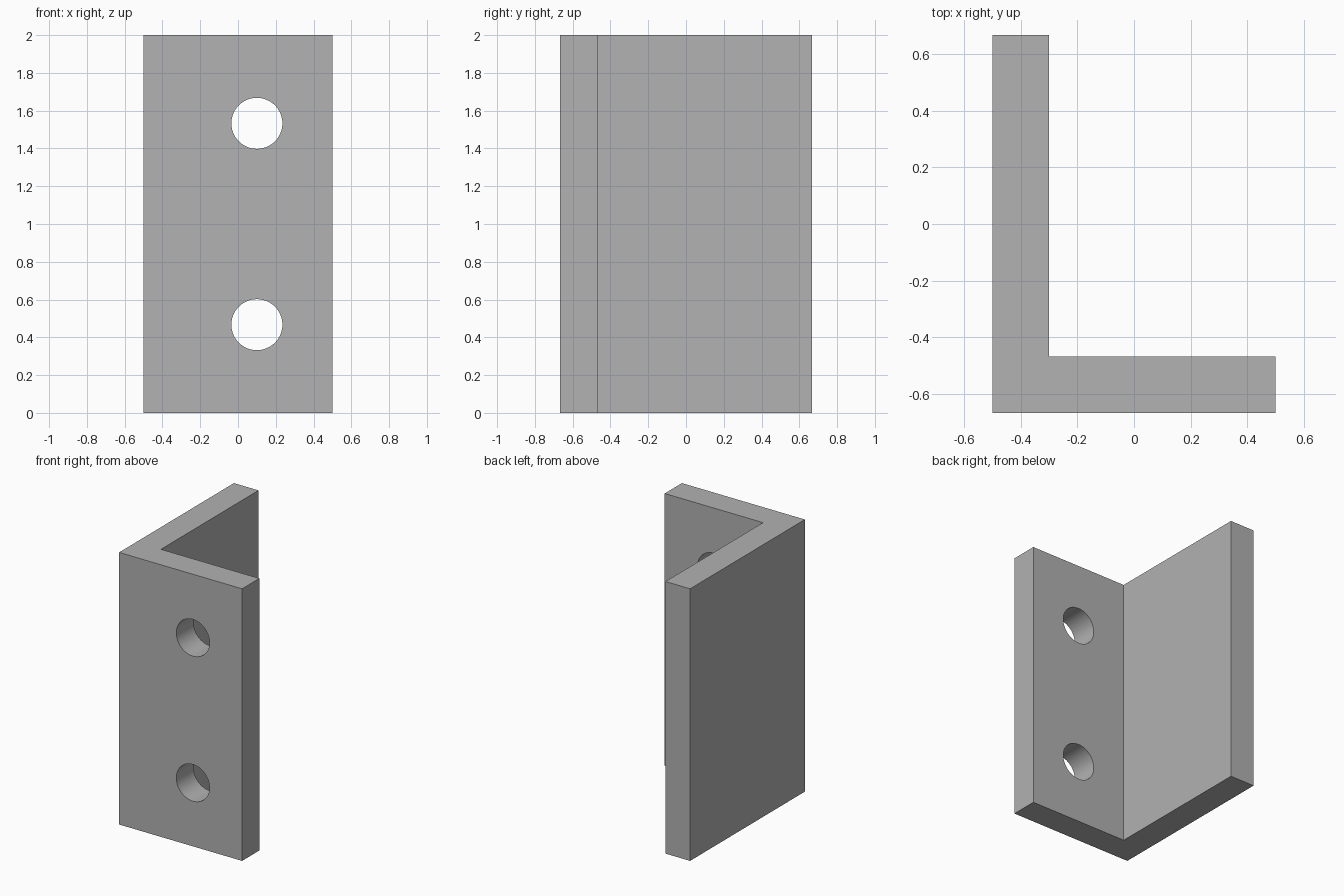
import bpy
import bmesh
import math

cube = bpy.data.objects.get("Cube")
if cube:
    bpy.data.objects.remove(cube, do_unlink=True)

HEIGHT = 2.0
THICK = 0.2
HALF_X, HALF_Y = 0.5, 2 / 3
HOLE_RADIUS = 0.135
HOLE_X = 0.1
HOLE_HEIGHTS = (HEIGHT / 2 - 0.533, HEIGHT / 2 + 0.533)

# Plain grey metal
grey = bpy.data.materials.new("grey_metal")
grey.use_nodes = True
colour = (0.445, 0.445, 0.445, 1)
grey.diffuse_color = colour
grey.node_tree.nodes["Principled BSDF"].inputs["Base Color"].default_value = colour

# L-shaped bracket extruded from its plan profile
inner_x, inner_y = -HALF_X + THICK, -HALF_Y + THICK
profile = [(-HALF_X, -HALF_Y), (HALF_X, -HALF_Y), (HALF_X, inner_y),
           (inner_x, inner_y), (inner_x, HALF_Y), (-HALF_X, HALF_Y)]
bm = bmesh.new()
base = bm.faces.new([bm.verts.new((x, y, 0)) for x, y in profile])
top = bmesh.ops.extrude_face_region(bm, geom=[base])["geom"]
bmesh.ops.translate(bm, vec=(0, 0, HEIGHT),
                    verts=[v for v in top if isinstance(v, bmesh.types.BMVert)])
bmesh.ops.recalc_face_normals(bm, faces=bm.faces)
mesh = bpy.data.meshes.new("angle_bracket")
bm.to_mesh(mesh)
bm.free()
mesh.materials.append(grey)
bracket = bpy.data.objects.new("angle_bracket", mesh)
bpy.context.collection.objects.link(bracket)

# Two round bolt holes through the front flange
cutters = []
for z in HOLE_HEIGHTS:
    bpy.ops.mesh.primitive_cylinder_add(
        vertices=64, radius=HOLE_RADIUS, depth=THICK * 2,
        location=(HOLE_X, -HALF_Y + THICK / 2, z), rotation=(math.pi / 2, 0, 0))
    cutter = bpy.context.object
    cutter.name = "bolt_hole_cutter"
    cutter.hide_render = True
    cutter.data.materials.append(grey)
    cutters.append(cutter)
    cut = bracket.modifiers.new("bolt_hole", "BOOLEAN")
    cut.operation = "DIFFERENCE"
    cut.solver = "EXACT"
    cut.object = cutter

# Apply the cuts, drop the cutters and smooth the hole walls
bpy.ops.object.select_all(action="DESELECT")
bracket.select_set(True)
bpy.context.view_layer.objects.active = bracket
for name in [m.name for m in bracket.modifiers]:
    bpy.ops.object.modifier_apply(modifier=name)
for cutter in cutters:
    bpy.data.objects.remove(cutter, do_unlink=True)
bpy.ops.object.shade_smooth_by_angle(angle=math.radians(30))
